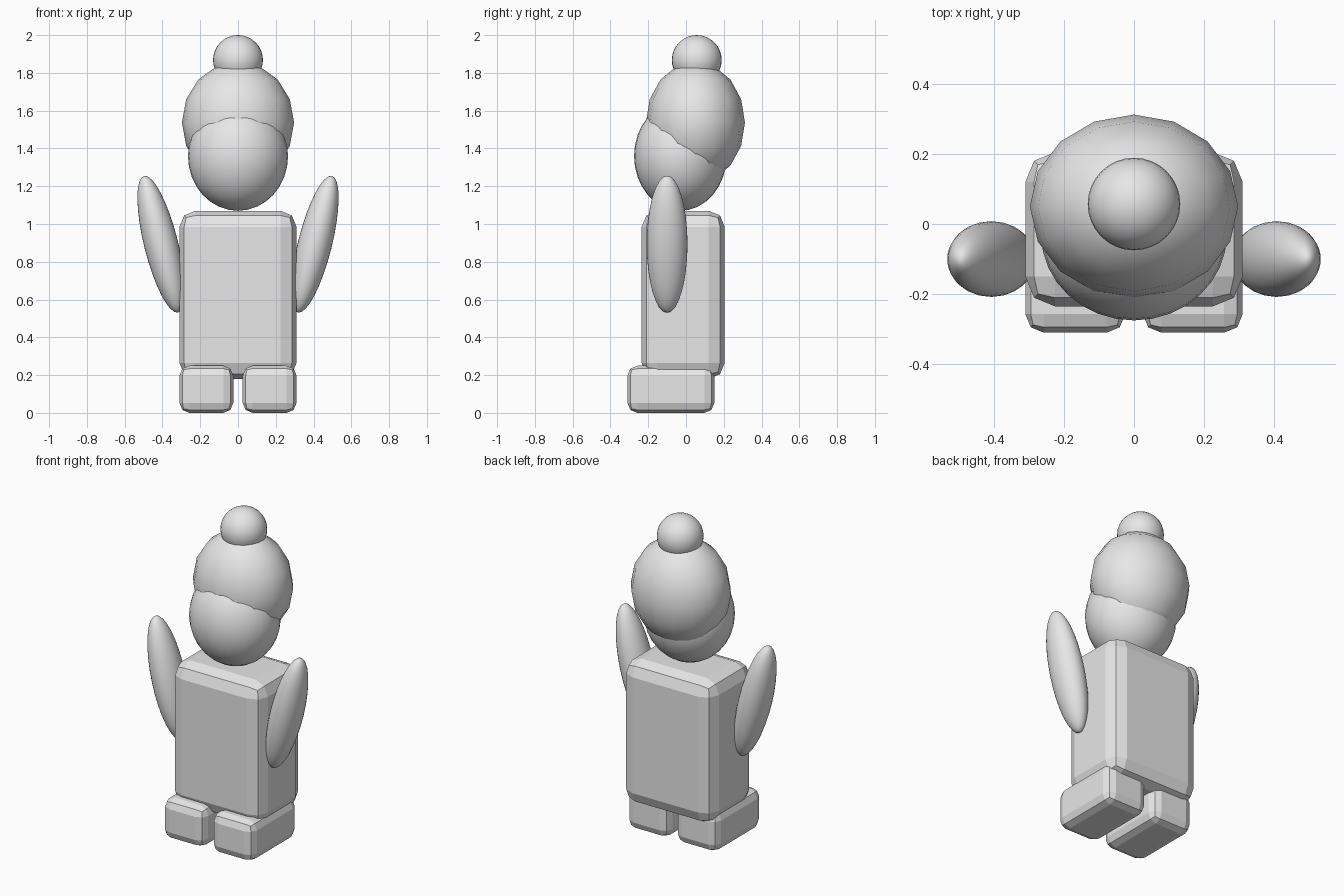
import bpy
import math

if "Cube" in bpy.data.objects:
    bpy.data.objects.remove(bpy.data.objects["Cube"])

grey = bpy.data.materials.new("plain_grey")
grey.diffuse_color = (0.8, 0.8, 0.8, 1)
grey.use_nodes = True
grey.node_tree.nodes["Principled BSDF"].inputs["Base Color"].default_value = grey.diffuse_color


def finish(name):
    obj = bpy.context.object
    obj.name = name
    obj.data.materials.append(grey)
    return obj


def rounded_box(name, low, high, bevel):
    """Box between two corners with faceted two-step edges."""
    center = [(a + b) / 2 for a, b in zip(low, high)]
    bpy.ops.mesh.primitive_cube_add(size=1, location=center)
    obj = finish(name)
    obj.scale = [b - a for a, b in zip(low, high)]
    bpy.ops.object.transform_apply(location=False, rotation=False, scale=True)
    mod = obj.modifiers.new("edges", 'BEVEL')
    mod.width = bevel
    mod.segments = 2
    return obj


def ellipsoid(name, center, radii, segments, rings, tilt=0):
    """Smooth stretched sphere, tilted sideways about y."""
    bpy.ops.mesh.primitive_uv_sphere_add(
        segments=segments, ring_count=rings, radius=1,
        location=center, rotation=(0, tilt, 0))
    obj = finish(name)
    obj.scale = radii
    bpy.ops.object.shade_smooth()
    return obj


# Torso
rounded_box("torso", (-0.31, -0.235, 0.18), (0.31, 0.205, 1.07), 0.085)

# Feet and raised arms, one per side
for side, label in ((-1, "left"), (1, "right")):
    xs = sorted((side * 0.025, side * 0.31))
    rounded_box(label + "_foot", (xs[0], -0.31, 0.0), (xs[1], 0.15, 0.25), 0.053)
    ellipsoid(label + "_arm", (side * 0.407, -0.1, 0.893),
              (0.09, 0.108, 0.373), 32, 16, side * math.radians(14))

# Head, hair and hair bun
ellipsoid("face", (0, -0.03, 1.36), (0.265, 0.245, 0.29), 32, 16)
ellipsoid("hair", (0, 0.05, 1.537), (0.297, 0.262, 0.322), 16, 8)
ellipsoid("hair_bun", (0, 0.057, 1.868), (0.132, 0.132, 0.132), 32, 16)
